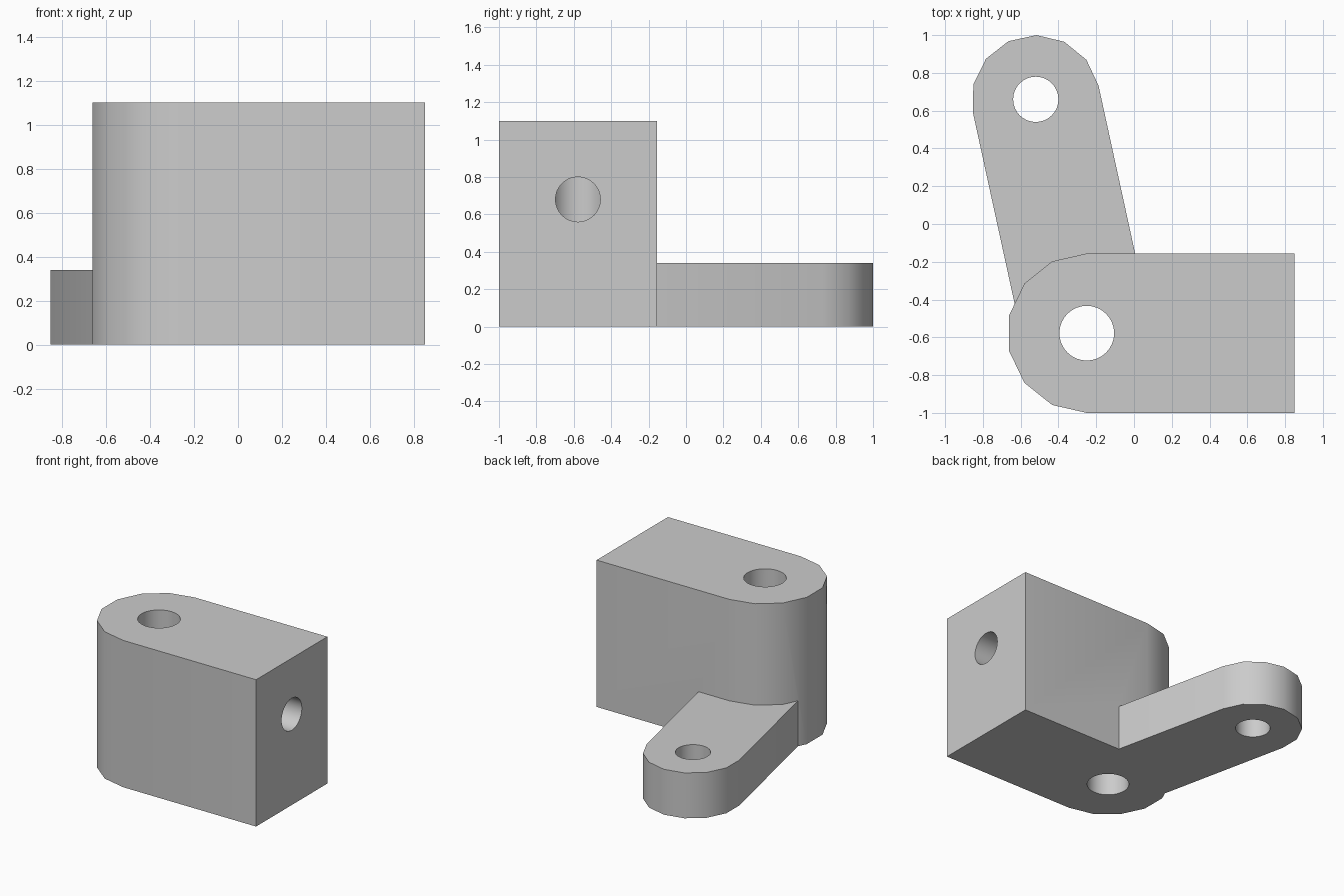
import bpy
import bmesh
from math import sin, cos, pi, atan2, radians
from mathutils import Matrix, Vector

if "Cube" in bpy.data.objects:
    bpy.data.objects.remove(bpy.data.objects["Cube"], do_unlink=True)

PIVOT = Vector((-0.25, -0.578))     # axis of the tall bore
TIP = Vector((-0.52, 0.66))         # axis of the arm hole
BLOCK_R, ARM_R = 0.422, 0.34
BLOCK_H, ARM_H = 1.1, 0.34
END_X = 0.85
SEGMENTS = 7

grey = bpy.data.materials.new("plain grey")
grey.use_nodes = True
colour = (0.6, 0.6, 0.6, 1)
grey.diffuse_color = colour
grey.node_tree.nodes["Principled BSDF"].inputs["Base Color"].default_value = colour


def finish(bm, name):
    bmesh.ops.recalc_face_normals(bm, faces=bm.faces)
    mesh = bpy.data.meshes.new(name)
    bm.to_mesh(mesh)
    bm.free()
    mesh.materials.append(grey)
    obj = bpy.data.objects.new(name, mesh)
    bpy.context.collection.objects.link(obj)
    return obj


def half_round(centre, radius, start):
    """Half circle of points, running counter-clockwise from an angle."""
    return [centre + radius * Vector((cos(a), sin(a)))
            for a in (start + pi * i / SEGMENTS for i in range(SEGMENTS + 1))]


def extrude(name, outline, height):
    bm = bmesh.new()
    face = bm.faces.new([bm.verts.new((p.x, p.y, 0)) for p in outline])
    new = bmesh.ops.extrude_face_region(bm, geom=[face])["geom"]
    verts = [v for v in new if isinstance(v, bmesh.types.BMVert)]
    bmesh.ops.translate(bm, verts=verts, vec=(0, 0, height))
    return finish(bm, name)


def rod(name, centre, radius, length, turn=0):
    bm = bmesh.new()
    place = Matrix.Translation(centre) @ Matrix.Rotation(turn, 4, "Y")
    bmesh.ops.create_cone(bm, cap_ends=True, segments=32, radius1=radius,
                          radius2=radius, depth=length, matrix=place)
    return finish(bm, name)


def combine(target, other, operation):
    mod = target.modifiers.new(operation.title(), "BOOLEAN")
    mod.object, mod.operation, mod.solver = other, operation, "EXACT"
    bpy.context.view_layer.objects.active = target
    bpy.ops.object.modifier_apply(modifier=mod.name)
    bpy.data.objects.remove(other, do_unlink=True)


# Tall block with one rounded end
block_outline = half_round(PIVOT, BLOCK_R, pi / 2) + [
    Vector((END_X, PIVOT.y - BLOCK_R)), Vector((END_X, PIVOT.y + BLOCK_R))]
bracket = extrude("hinge_bracket", block_outline, BLOCK_H)

# Low arm leaning away from the block, rounded at its tip
along = TIP - PIVOT
start = atan2(along.y, along.x) - pi / 2
side = ARM_R * Vector((cos(start), sin(start)))
arm_outline = half_round(TIP, ARM_R, start) + [PIVOT - side, PIVOT + side]
combine(bracket, extrude("arm", arm_outline, ARM_H), "UNION")

# Bore, arm hole, and cross hole running from the flat end into the bore
combine(bracket, rod("bore", (*PIVOT, BLOCK_H / 2), 0.145, 2), "DIFFERENCE")
combine(bracket, rod("arm_hole", (*TIP, ARM_H / 2), 0.12, 1), "DIFFERENCE")
cross_end = END_X + 0.1
cross_centre = ((PIVOT.x + cross_end) / 2, PIVOT.y, 0.68)
combine(bracket, rod("cross_hole", cross_centre, 0.12,
                     cross_end - PIVOT.x, pi / 2), "DIFFERENCE")

# Smooth curves, crisp edges
bpy.ops.object.select_all(action="DESELECT")
bracket.select_set(True)
bpy.context.view_layer.objects.active = bracket
bpy.ops.object.shade_smooth_by_angle(angle=radians(30))
